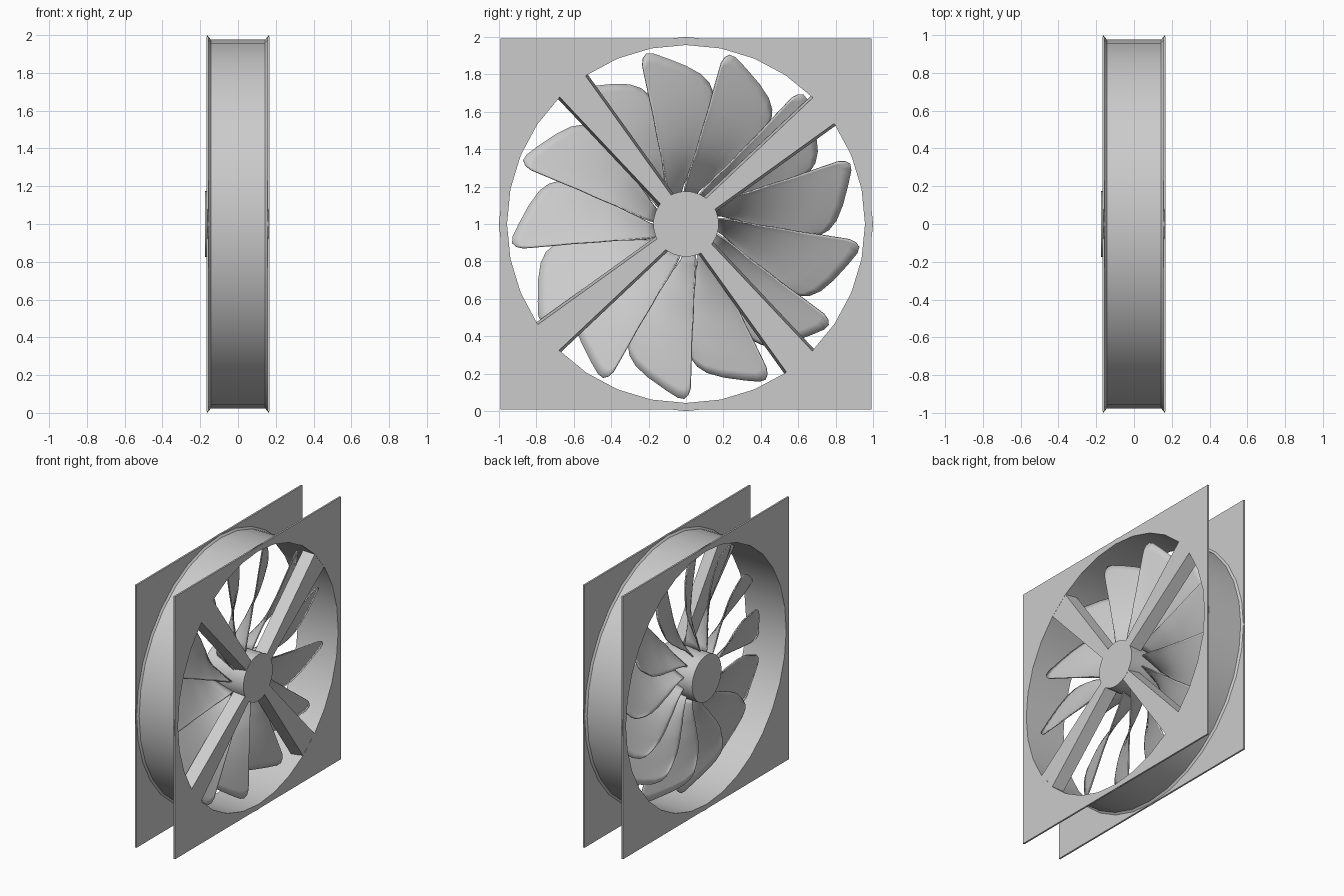
import bpy, bmesh, math
from mathutils import Matrix

if "Cube" in bpy.data.objects:
    bpy.data.objects.remove(bpy.data.objects["Cube"])

SEG = 32
CZ = 1.0


def P(x, r, a):
    # polar point around the fan axis (x), angle in degrees
    return (x, r * math.cos(math.radians(a)), CZ + r * math.sin(math.radians(a)))


def finish(name, bm, smooth=True):
    bmesh.ops.recalc_face_normals(bm, faces=bm.faces)
    me = bpy.data.meshes.new(name)
    bm.to_mesh(me)
    bm.free()
    ob = bpy.data.objects.new(name, me)
    bpy.context.collection.objects.link(ob)
    if smooth:
        bpy.ops.object.select_all(action='DESELECT')
        ob.select_set(True)
        bpy.context.view_layer.objects.active = ob
        bpy.ops.object.shade_smooth_by_angle(angle=math.radians(30))
    return ob


def bridge(bm, a, b):
    n = len(a)
    for i in range(n):
        j = (i + 1) % n
        bm.faces.new((a[i], a[j], b[j], b[i]))


def lathe(name, profile, closed):
    bm = bmesh.new()
    rings = [[bm.verts.new(P(x, r, 360 * i / SEG)) for i in range(SEG)] for x, r in profile]
    for a, b in zip(rings, rings[1:]):
        bridge(bm, a, b)
    if closed:
        bridge(bm, rings[-1], rings[0])
    else:
        bm.faces.new(rings[0])
        bm.faces.new(rings[-1])
    return finish(name, bm)


def interp(pts, t):
    for (t0, v0), (t1, v1) in zip(pts, pts[1:]):
        if t <= t1:
            f = (t - t0) / (t1 - t0)
            return v0 + (v1 - v0) * f
    return pts[-1][1]


# Square flange plates with round holes
def flange(name, x0, x1, half, hole):
    bm = bmesh.new()
    loops = []
    for x, inner in ((x0, True), (x0, False), (x1, False), (x1, True)):
        ring = []
        for i in range(SEG):
            a = 360 * i / SEG
            c, s = math.cos(math.radians(a)), math.sin(math.radians(a))
            r = hole if inner else half / max(abs(c), abs(s))
            ring.append(bm.verts.new(P(x, r, a)))
        loops.append(ring)
    for k in range(4):
        bridge(bm, loops[k], loops[(k + 1) % 4])
    return finish(name, bm, False)


flange("front_flange", 0.155, 0.168, 0.992, 0.957)
flange("rear_flange", -0.168, -0.155, 0.992, 0.957)

# Round duct flaring out to the flanges
lathe("duct", [(-0.163, 1.0), (-0.143, 0.976), (0.143, 0.976), (0.163, 1.0),
               (0.163, 0.957), (-0.163, 0.957)], True)

# Hub
lathe("hub", [(-0.174, 0.175), (0.168, 0.175)], False)

# Four tapered struts, slightly wider at the back
for k in range(4):
    bm = bmesh.new()
    ends = []
    for r, w in ((0.15, 0.036), (0.965, 0.09)):
        ends.append([bm.verts.new((x, r, CZ + h)) for x, h in
                     ((0.167, -w), (0.167, w), (0.075, w + 0.014), (0.075, -w - 0.014))])
    bridge(bm, *ends)
    bm.faces.new(ends[0])
    bm.faces.new(ends[1])
    rot = Matrix.Rotation(math.radians(39.5 + 90 * k), 3, 'X')
    bmesh.ops.rotate(bm, verts=bm.verts, cent=(0, 0, CZ), matrix=rot)
    finish("strut_%d" % (k + 1), bm, False)

# Thirteen swept blades
LEAD = [(0, 16), (0.12, 10), (0.3, 4.5), (0.6, 1.5), (0.85, 0.5), (1, 0)]
TRAIL = [(0, -6), (0.15, -15), (0.35, -24), (0.6, -29), (0.8, -30), (1, -28)]
TIP = [(0, 0.88), (0.03, 0.915), (0.08, 0.935), (0.15, 0.93), (0.3, 0.895), (0.55, 0.845),
       (0.75, 0.805), (0.88, 0.765), (0.95, 0.725), (1, 0.66)]
CHORD = [p[0] for p in TIP]
NT = 14
for k in range(13):
    bm = bmesh.new()
    grid = []
    for i in range(NT + 1):
        t = i / NT
        row = []
        for s in CHORD:
            r = 0.165 + (interp(TIP, s) - 0.165) * t
            a = interp(LEAD, t) * (1 - s) + interp(TRAIL, t) * s
            x = 0.07 - 0.17 * s
            row.append(bm.verts.new(P(x, r, a + 77.7 + k * 360 / 13)))
        grid.append(row)
    for a, b in zip(grid, grid[1:]):
        for j in range(len(CHORD) - 1):
            bm.faces.new((a[j], a[j + 1], b[j + 1], b[j]))
    ob = finish("blade_%d" % (k + 1), bm)
    m = ob.modifiers.new("thickness", 'SOLIDIFY')
    m.thickness = 0.008
    m.offset = 0
